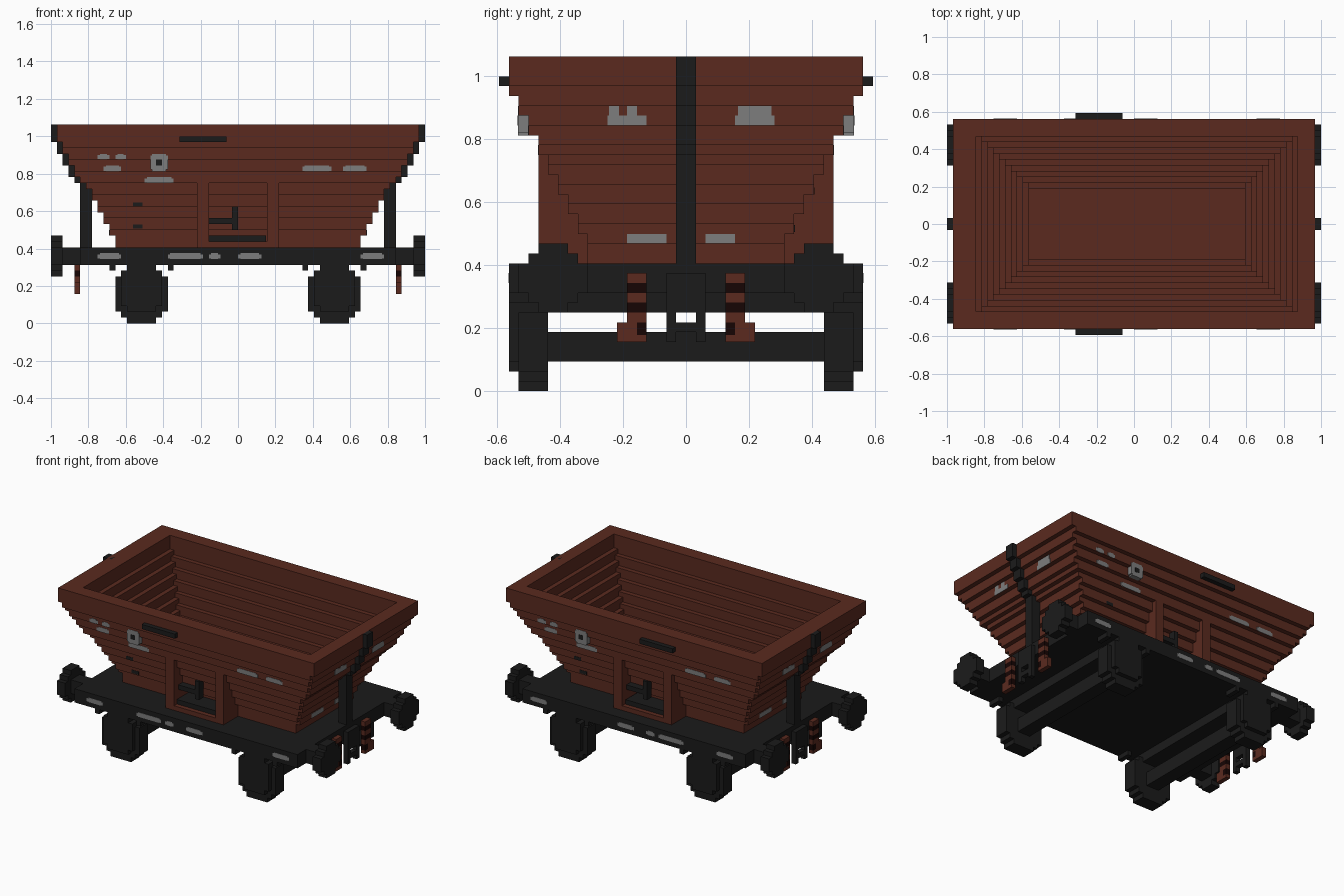
import bpy
import bmesh

V = 1 / 32  # block size: all measures below are in blocks

old = bpy.data.objects.get("Cube")
if old:
    bpy.data.objects.remove(old, do_unlink=True)


def material(name, rgb):
    m = bpy.data.materials.new(name)
    m.use_nodes = True
    color = (*rgb, 1)
    m.diffuse_color = color
    bsdf = m.node_tree.nodes["Principled BSDF"]
    bsdf.inputs["Base Color"].default_value = color
    bsdf.inputs["Roughness"].default_value = 0.9
    return m


BROWN = material("rust brown", (0.103, 0.023, 0.0135))
DARK = material("dark iron", (0.011, 0.011, 0.011))
GREY = material("worn grey", (0.205, 0.205, 0.205))
MAROON = material("dark maroon", (0.008, 0.0015, 0.001))


def finish(name, bm, mat):
    bmesh.ops.scale(bm, vec=(V, V, V), verts=bm.verts)
    bmesh.ops.recalc_face_normals(bm, faces=bm.faces)
    mesh = bpy.data.meshes.new(name)
    bm.to_mesh(mesh)
    bm.free()
    mesh.materials.append(mat)
    obj = bpy.data.objects.new(name, mesh)
    bpy.context.collection.objects.link(obj)
    return obj


def part(name, mat, boxes):
    """One object made of boxes (x0, x1, y0, y1, z0, z1)."""
    bm = bmesh.new()
    for b in boxes:
        lo, hi = b[0::2], b[1::2]
        cube = bmesh.ops.create_cube(bm, size=1)["verts"]
        bmesh.ops.scale(bm, vec=[h - l for l, h in zip(lo, hi)], verts=cube)
        bmesh.ops.translate(bm, vec=[(h + l) / 2 for l, h in zip(lo, hi)], verts=cube)
    return finish(name, bm, mat)


def flip_x(boxes):
    return [(-b, -a, *rest) for a, b, *rest in boxes]


def flip_y(boxes):
    return [(a, b, -d, -c, *rest) for a, b, c, d, *rest in boxes]


def both_x(boxes):
    return boxes + flip_x(boxes)


def both_y(boxes):
    return boxes + flip_y(boxes)


def turned(boxes):
    return boxes + flip_x(flip_y(boxes))


# Hopper: end walls and side walls step at different heights
end_steps = [31, 29, 27, 25, 24, 23, 21, 19, 17, 15, 13]
inner_end_steps = list(range(31, 12, -2))
side_steps = [30, 28, 26, 24, 22, 20, 18, 16, 14, 13]


def step_index(steps, z):
    return next(i for i, s in enumerate(steps) if z >= s)


def end_x(z):
    return 31 - step_index(end_steps, z)


def side_y(z):
    return max(10, 18 - step_index(side_steps, z))


levels = sorted(set(end_steps + side_steps + [34]))
spans = list(zip(levels, levels[1:]))
rings = []
for low, high in spans:
    rings += [(-end_x(low), end_x(low), side_y(low), z) for z in (low, high)]
for low, high in reversed(spans):
    e = step_index(inner_end_steps, low)
    s = step_index(side_steps, low)
    rings += [(e - 27, 28 - e, 15 - s, z) for z in (high, max(low, 13.1))]
bm = bmesh.new()
loops = [[bm.verts.new(p) for p in ((a, -y, z), (b, -y, z), (b, y, z), (a, y, z))]
         for a, b, y, z in rings]
for low, high in zip(loops, loops[1:]):
    for k in range(4):
        n = (k + 1) % 4
        bm.faces.new((low[k], low[n], high[n], high[k]))
bm.faces.new(loops[0])
bm.faces.new(loops[-1])
bmesh.ops.remove_doubles(bm, verts=bm.verts, dist=0.001)
finish("hopper", bm, BROWN)

# Door frames with sill, ledge and handle on both long sides
frames = [(-5, 5, -15, -10, 13, 14)]
for high, low in zip(side_steps[3:], side_steps[4:]):
    frames += both_x([(5, 7, -15, 0.5 - side_y(low), low, high)])
part("door_frames", BROWN, both_y(frames))
part("door_ledges", DARK, both_y([(-5, 4.8, -14, -10, 14, 15)]))
part("door_handles", DARK, turned(
    [(-5, 0, -13.5, -12, 17, 18), (-1, 0, -13.5, -12, 16, 20)]))
part("side_grips", DARK, both_y([(-10, -2, -19, -18, 31, 32)]))

# End posts and the stepped struts above them
struts = [(25, 27, -1, 1, 13, 24)]
struts += [(end_x(low) - 1, end_x(low) + 1, -1, 1, low, high)
           for high, low in zip([34] + end_steps, end_steps[:5])]
part("end_posts", DARK, both_x(struts))

# Underframe
part("underframe", DARK, [(-27, 27, -18, 18, 10, 13)])


def disc(center, z, steps, c0, c1, along_x):
    """Blocky disc from overlapping boxes (half width, half height)."""
    for w, h in steps:
        across = (center - w, center + w)
        pair = (c0, c1, *across) if along_x else (*across, c0, c1)
        yield (*pair, z - h, z + h)


# Buffers
round_head = [(1.5, 3.5), (2.5, 2.5), (3.5, 1.5)]
buffers = list(disc(13.5, 11.5, round_head, 30, 32, True))
buffers.append((27, 30, 12, 15, 10, 13))
part("buffers", DARK, both_x(both_y(buffers)))

# Wheels, axle covers, hangers and axles
C = 16.5
wheels = list(disc(C, 5, [(2.5, 5), (3.5, 4), (4.5, 3)], 14, 17, False))
part("wheels", DARK, both_x(both_y(wheels)))
covers = list(disc(C, 6, [(2.5, 4), (3.5, 3)], 17, 18, False))
part("axle_covers", DARK, both_x(both_y(covers)))
hangers = [(C + s - 0.5, C + s + 0.5, 15, 18, 9, 10) for s in (-5, 5)]
part("spring_hangers", DARK, both_x(both_y(hangers)))
part("axles", DARK, both_x([(C - 1.5, C + 1.5, -14, 14, 3, 6)]))
part("axle_beams", DARK, both_x([(C - 2.5, C + 2.5, -18, 18, 8, 10)]))

# Couplings
coupling = [(27, 28, -1, 1, 8, 12), (27, 28, -1, 1, 6, 7)]
coupling += both_y([(27, 28, 1, 2, 5, 12)])
part("couplings", DARK, both_x(coupling))

# Brake hoses with dark bands
hose = [(27, 28, 4, 6, z, z + 1) for z in (7, 9, 11)] + [(27, 28, 5, 7, 5, 7)]
hose.append((27, 28, 4, 5, 5, 5.7))
part("hoses", BROWN, both_x(both_y(hose)))
bands = [(27, 28, 4, 6, z, z + 1) for z in (8, 10)] + [(27, 28, 4, 5, 5.7, 7)]
part("hose_bands", MAROON, both_x(both_y(bands)))

# Worn markings: thin plates on the steps, sill and ends
T = 0.06


def side_plates(rows):
    """Plates with clipped corners from rows of x0, x1, y, z."""
    plates = []
    for x0, x1, y, z in rows:
        plates.append((x0, x1, -y - T, -y, z + 0.1, z + 0.8))
        plates.append((x0 + 0.4, x1 - 0.4, -y - T, -y, z, z + 1))
    return plates


marks = [(-24, -22, 28), (-21, -19.2, 28), (-23, -20, 26), (-16, -11, 24),
         (11, 16, 26), (18, 22, 26)]
part("side_markings", GREY, turned(side_plates(
    [(x0, x1, side_y(z), z) for x0, x1, z in marks])))
sill = [(-24, -20), (-12, -6), (-5, -3), (0, 4), (21, 25)]
part("sill_markings", GREY, both_y(side_plates([(*s, 18, 11) for s in sill])))
part("hinge_marks", DARK, turned(
    [(-18, -16.3, -side_y(z) - T, -side_y(z), z, z + 0.7) for z in (20, 16.2)]))

# Small square boards with a dark centre
part("sign_boards", GREY, turned(
    [(-15, -12, -17 - T, -16, 26.3, 28.7), (-14.7, -12.3, -17 - T, -16, 26, 29)]))
part("sign_dots", DARK, turned([(-14, -13, -17 - 2 * T, -17, 27, 28)]))


def end_plates(rows):
    for y0, y1, z in rows:
        x = end_x(z)
        yield (x, x + T, y0, y1, z, z + 1)


ends = [(-8, -4, 27), (-7.8, -6.8, 28), (-6, -5, 28), (5, 9, 27),
        (5.3, 8.7, 28), (-6, -2, 15), (2, 5, 15)]
part("end_markings", GREY, turned(list(end_plates(ends))))
